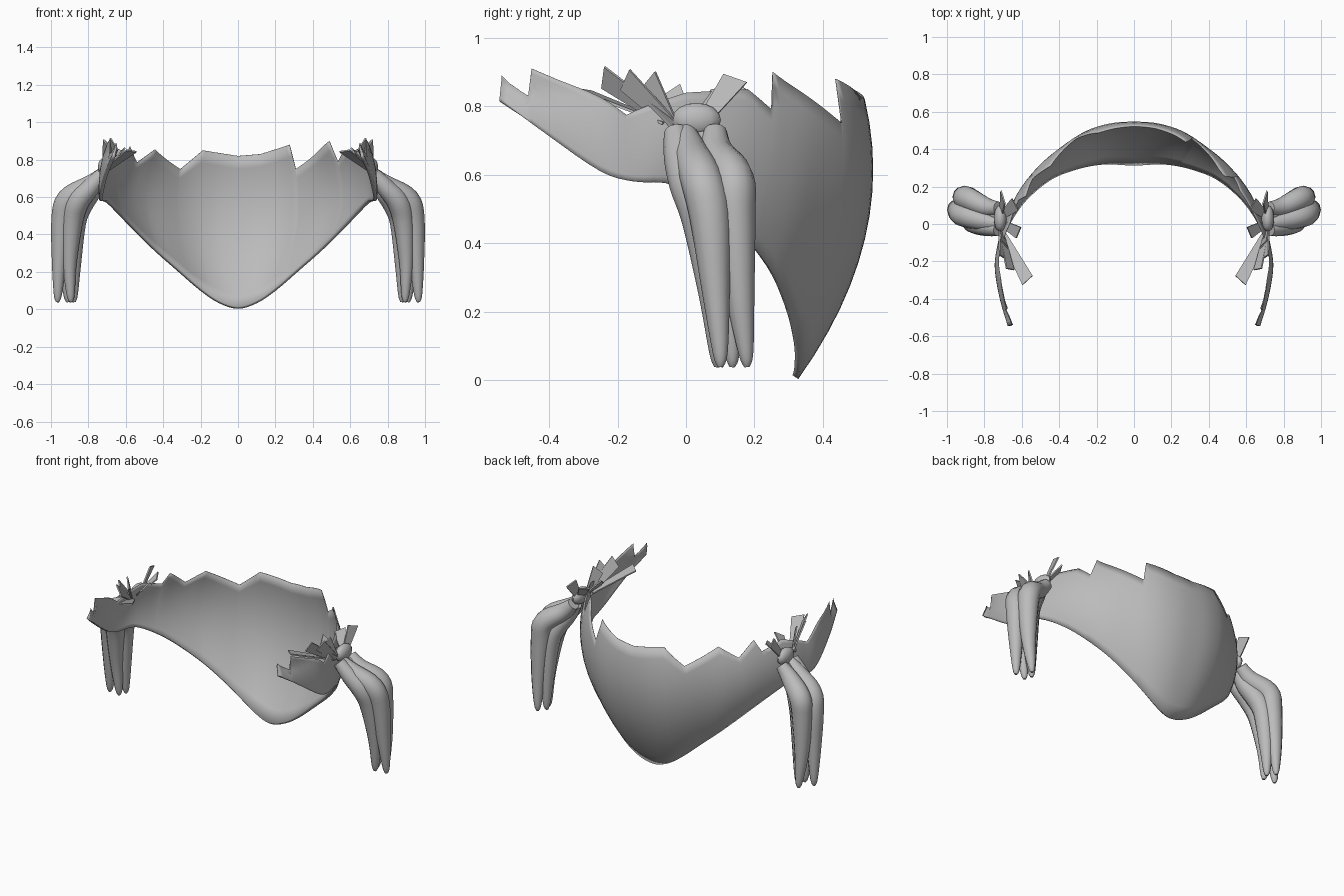
import bpy, bmesh, math
from mathutils import Vector

if "Cube" in bpy.data.objects:
    bpy.data.objects.remove(bpy.data.objects["Cube"])

grey = bpy.data.materials.new("hair_grey")
grey.diffuse_color = (0.5, 0.5, 0.5, 1)
grey.use_nodes = True
grey.node_tree.nodes["Principled BSDF"].inputs["Base Color"].default_value = grey.diffuse_color


def make(name, bm, angle=40):
    bmesh.ops.recalc_face_normals(bm, faces=bm.faces)
    me = bpy.data.meshes.new(name)
    bm.to_mesh(me)
    bm.free()
    ob = bpy.data.objects.new(name, me)
    bpy.context.collection.objects.link(ob)
    me.materials.append(grey)
    bpy.context.view_layer.objects.active = ob
    ob.select_set(True)
    bpy.ops.object.shade_smooth_by_angle(angle=math.radians(angle))
    ob.select_set(False)
    return ob


def spline(pts, s):
    """Catmull-Rom through tuples, s counted in points."""
    i = min(int(s), len(pts) - 2)
    t = s - i
    a, b, c, d = [pts[min(max(k, 0), len(pts) - 1)] for k in range(i - 1, i + 3)]
    return [0.5 * (2 * q + (r - p) * t + (2 * p - 5 * q + 4 * r - w) * t * t
                   + (3 * q - p - 3 * r + w) * t ** 3) for p, q, r, w in zip(a, b, c, d)]


def height(keys, s):
    for (s0, z0), (s1, z1) in zip(keys, keys[1:]):
        if s <= s1:
            return z0 + (z1 - z0) * (s - s0) / (s1 - s0)
    return keys[-1][1]


# Hair shell columns, back centre to front tip: lower x, y, z, upper x, y, bulge
columns = [(0, .328, .003, 0, .52, .1), (.1, .333, .032, .12, .51, .098),
           (.2, .329, .098, .24, .475, .086), (.33, .3, .21, .36, .4, .068),
           (.46, .245, .325, .47, .3, .058), (.6, .125, .465, .575, .18, .038),
           (.7, -.03, .567, .67, 0, .018), (.737, -.15, .58, .705, -.15, .01),
           (.742, -.25, .61, .72, -.25, .01), (.715, -.41, .72, .7, -.41, .005),
           (.675, -.545, .82, .655, -.54, 0)]
mirrored = (-columns[1][0],) + columns[1][1:3] + (-columns[1][3],) + columns[1][4:]
columns = [mirrored] + columns      # keeps the curve level across the back centre
# Jagged upper edge: position along the columns, height
front_jag = [(6, .84), (7.2, .775), (9.28, .91), (9.34, .83), (10, .89)]
right_jag = [(0, .82), (1, .83), (2.4, .88), (2.46, .75), (4.38, .9), (4.46, .79), (5, .85)] + front_jag
left_jag = [(0, .82), (1.6, .85), (2.45, .75), (3.85, .855), (4.5, .785), (5.2, .87), (5.3, .8)] + front_jag

bm = bmesh.new()
ROWS = 12
lines, rows_of = [], []
for side, jag in ((-1, left_jag), (1, right_jag)):
    half = []
    for s in sorted(set([i / 4 for i in range(41)] + [k[0] for k in jag])):
        if side == 1 and s == 0:
            continue
        bx, by, bz, tx, ty, bulge = spline(columns, s + 1)
        tz = height(jag, s)
        out = Vector((bx + tx, by + ty, 0)).normalized()
        col = []
        for r in range(ROWS + 1):
            z = bz + (tz - bz) * r / ROWS
            # jags cut the surface rather than stretch it
            w = min((z - bz) / max(.83 - bz, .05), 1.1)
            p = Vector((bx + (tx - bx) * w, by + (ty - by) * w, z)) + out * bulge * 4 * w * (1 - w)
            col.append(bm.verts.new((side * p.x, p.y, p.z)))
            rows_of.append(r)
        half.append(col)
    lines += half[::-1] if side == -1 else half
for a, b in zip(lines, lines[1:]):
    for r in range(ROWS):
        bm.faces.new((a[r], b[r], b[r + 1], a[r + 1]))
shell = make("hair_shell", bm, 50)
# Make the outer side face away from the head, then thicken inwards, thin at the cut edge
if sum(f.normal.dot(Vector((f.center.x, f.center.y, 0))) for f in shell.data.polygons) < 0:
    shell.data.flip_normals()
group = shell.vertex_groups.new(name="thickness")
for i, r in enumerate(rows_of):
    group.add([i], 1 - .85 * (r / ROWS), "REPLACE")
solid = shell.modifiers.new("thickness", "SOLIDIFY")
solid.thickness = .02
solid.offset = -1
solid.vertex_group = "thickness"


def strand(name, path, side):
    """Tapered round lock; path points are x, y, z, radius."""
    bm = bmesh.new()
    n, steps = 12, 4 * (len(path) - 1)
    pts = [spline(path, i / 4) for i in range(steps + 1)]
    rings = []
    for i, p in enumerate(pts):
        c = Vector(p[:3])
        d = (Vector(pts[min(i + 1, steps)][:3]) - Vector(pts[max(i - 1, 0)][:3])).normalized()
        u = Vector((0, 1, 0)).cross(d).normalized()
        w = d.cross(u)
        ring = []
        for k in range(n):
            a = 2 * math.pi * k / n
            q = c + (u * math.cos(a) + w * math.sin(a)) * p[3]
            ring.append(bm.verts.new((side * q.x, q.y, q.z)))
        rings.append(ring)
    for a, b in zip(rings, rings[1:]):
        for k in range(n):
            bm.faces.new((a[k], a[(k + 1) % n], b[(k + 1) % n], b[k]))
    bm.faces.new(rings[0])
    bm.faces.new(rings[-1])
    make(name, bm, 60)


def blade(name, base, tip, across, side):
    """Flat lock end, widening to a slanted cut tip."""
    base, tip = Vector(base), Vector(tip)
    d = (tip - base).normalized()
    w = (Vector(across) - d * d.dot(Vector(across))).normalized()
    t = d.cross(w).normalized() * .004
    bm = bmesh.new()
    outline = [base - w * .02, base + w * .02, tip + w * .036, tip - w * .036 - d * .02]
    faces = [[bm.verts.new((side * q.x, q.y, q.z)) for q in (p + o for p in outline)] for o in (t, -t)]
    for f in faces:
        bm.faces.new(f)
    for k in range(4):
        m = (k + 1) % 4
        bm.faces.new((faces[0][k], faces[0][m], faces[1][m], faces[1][k]))
    make(name, bm, 30)


# Four locks per tail: root, shoulder, bend, middle, lower, near tip, tip
locks = {
    "outer": [(.725, .0, .725, .03), (.80, .015, .66, .052), (.907, .045, .588, .062), (.938, .07, .48, .06),
              (.955, .088, .25, .04), (.963, .1, .08, .022), (.965, .1, .038, .008)],
    "front": [(.725, -.03, .725, .035), (.79, -.015, .65, .05), (.855, .01, .575, .06), (.885, .043, .47, .056),
              (.9, .075, .25, .038), (.895, .09, .08, .022), (.892, .09, .038, .008)],
    "inner": [(.725, .05, .71, .03), (.78, .055, .635, .052), (.838, .085, .555, .06), (.868, .11, .46, .055),
              (.88, .125, .25, .042), (.878, .135, .08, .022), (.876, .135, .038, .008)],
    "rear": [(.725, .085, .725, .035), (.79, .09, .66, .052), (.888, .135, .588, .064), (.91, .143, .48, .06),
             (.918, .158, .25, .042), (.912, .175, .08, .022), (.91, .178, .038, .008)],
}
base = (.71, -.04, .745)
fan = [((.70, -.06, .75), (.565, -.31, .85), (1, -.45, 0)), (base, (.66, -.25, .89), (.6, .4, .6)),
       (base, (.70, -.185, .885), (.5, .5, .6)), (base, (.69, -.115, .885), (.5, .6, .5)),
       ((.70, 0, .76), (.61, -.05, .85), (0, 1, .2)), ((.71, .06, .77), (.70, .15, .89), (.3, .8, -.5)),
       ((.70, .05, .77), (.63, .11, .86), (.5, .6, 0))]
for side, label in ((1, "right"), (-1, "left")):
    for key, path in locks.items():
        strand(f"{label}_tail_{key}_lock", path, side)
    for i, (b, t, w) in enumerate(fan):
        blade(f"{label}_cut_end_{i + 1}", b, t, w, side)
    # Knot where the tail is gathered
    bm = bmesh.new()
    bmesh.ops.create_uvsphere(bm, u_segments=14, v_segments=8, radius=1)
    for v in bm.verts:
        v.co = (side * (.715 + v.co.x * .035), .03 + v.co.y * .072, .76 + v.co.z * .05)
    make(f"{label}_knot", bm, 40)
